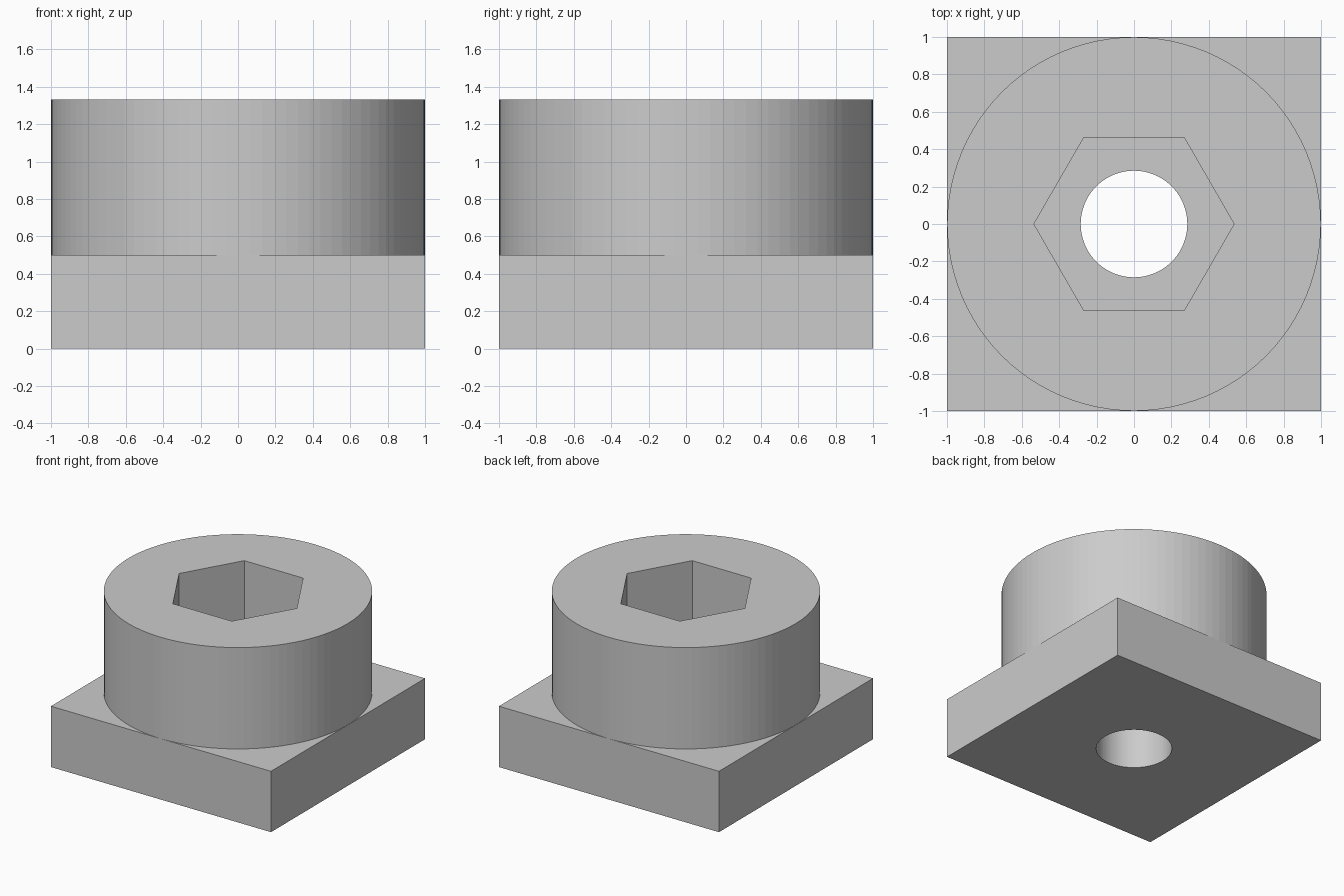
import bpy, bmesh
from math import cos, sin, pi

cube = bpy.data.objects.get("Cube")
if cube:
    bpy.data.objects.remove(cube, do_unlink=True)

PLATE_TOP, HEAD_TOP = 0.5, 1.333
SEGMENTS = 96

grey = bpy.data.materials.new("plain_grey")
grey.use_nodes = True
grey.diffuse_color = (0.6, 0.6, 0.6, 1)
for node in grey.node_tree.nodes:
    if node.type == "BSDF_PRINCIPLED":
        node.inputs["Base Color"].default_value = grey.diffuse_color


def polygon(radius, sides, start=0.0):
    angles = [start + 2 * pi * i / sides for i in range(sides)]
    return [(radius * cos(a), radius * sin(a)) for a in angles]


def ring(bm, outline, z):
    return [bm.verts.new((x, y, z)) for x, y in outline]


def wall(bm, low, high, inward=False):
    """Join two matching rings with upright faces."""
    for i in range(len(low)):
        j = (i + 1) % len(low)
        quad = [low[i], low[j], high[j], high[i]]
        bm.faces.new(quad[::-1] if inward else quad)


def cap(bm, outer, inner, up=True):
    """Fill the flat area between two rings."""
    edges = []
    for loop in (outer, inner):
        for i, v in enumerate(loop):
            w = loop[(i + 1) % len(loop)]
            edges.append(bm.edges.get((v, w)) or bm.edges.new((v, w)))
    made = bmesh.ops.triangle_fill(bm, edges=edges, use_beauty=True)["geom"]
    for face in made:
        if isinstance(face, bmesh.types.BMFace):
            face.normal_update()
            if (face.normal.z > 0) != up:
                face.normal_flip()


def finish(bm, name):
    mesh = bpy.data.meshes.new(name)
    bm.to_mesh(mesh)
    bm.free()
    mesh.materials.append(grey)
    obj = bpy.data.objects.new(name, mesh)
    bpy.context.collection.objects.link(obj)


square = [(-1, -1), (1, -1), (1, 1), (-1, 1)]
disc = polygon(0.999, SEGMENTS)
hexagon = polygon(0.535, 6)
bore = polygon(0.285, SEGMENTS)

# Square plate with a round bore; its top also floors the hex socket
bm = bmesh.new()
plate_low, plate_high = ring(bm, square, 0), ring(bm, square, PLATE_TOP)
bore_low, bore_high = ring(bm, bore, 0), ring(bm, bore, PLATE_TOP)
wall(bm, plate_low, plate_high)
wall(bm, bore_low, bore_high, inward=True)
cap(bm, plate_low, bore_low, up=False)
cap(bm, plate_high, ring(bm, disc, PLATE_TOP))
cap(bm, ring(bm, hexagon, PLATE_TOP), bore_high)
finish(bm, "base_plate")

# Round head with a hexagonal socket
bm = bmesh.new()
disc_low, disc_high = ring(bm, disc, PLATE_TOP), ring(bm, disc, HEAD_TOP)
hex_low, hex_high = ring(bm, hexagon, PLATE_TOP), ring(bm, hexagon, HEAD_TOP)
wall(bm, disc_low, disc_high)
wall(bm, hex_low, hex_high, inward=True)
cap(bm, disc_high, hex_high)
finish(bm, "round_head")
